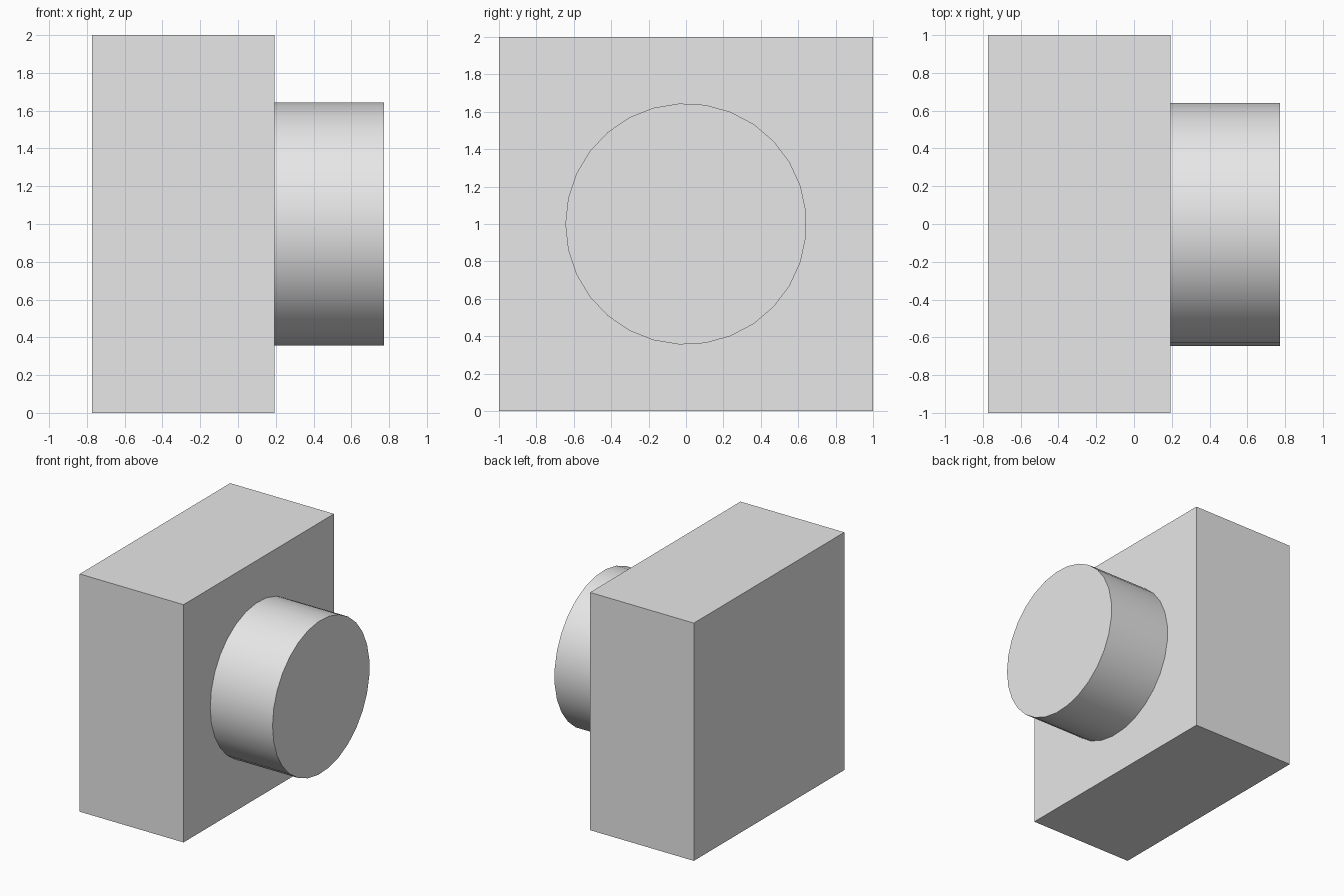
import bpy
import math

old = bpy.data.objects.get("Cube")
if old:
    bpy.data.objects.remove(old, do_unlink=True)

# Single plain grey
GREY = (0.8, 0.8, 0.8, 1.0)
grey = bpy.data.materials.new("light grey")
grey.use_nodes = True
grey.diffuse_color = GREY
grey.node_tree.nodes["Principled BSDF"].inputs["Base Color"].default_value = GREY

BACK, JOINT, TIP = -0.773, 0.193, 0.773
RADIUS = 0.645


def finish(name):
    obj = bpy.context.object
    obj.name = name
    bpy.ops.object.transform_apply(location=False, rotation=True, scale=True)
    obj.data.materials.append(grey)
    return obj


# Square block
bpy.ops.mesh.primitive_cube_add(size=1, location=((BACK + JOINT) / 2, 0, 1))
bpy.context.object.scale = (JOINT - BACK, 2, 2)
finish("square_block")

# Round boss on the +x face, with one corner pointing to -y
bpy.ops.mesh.primitive_cylinder_add(
    vertices=29, radius=RADIUS, depth=TIP - JOINT,
    location=((JOINT + TIP) / 2, 0, 1),
    rotation=(math.pi, math.pi / 2, 0))
finish("round_boss")
bpy.ops.object.shade_smooth_by_angle(angle=math.radians(30))
